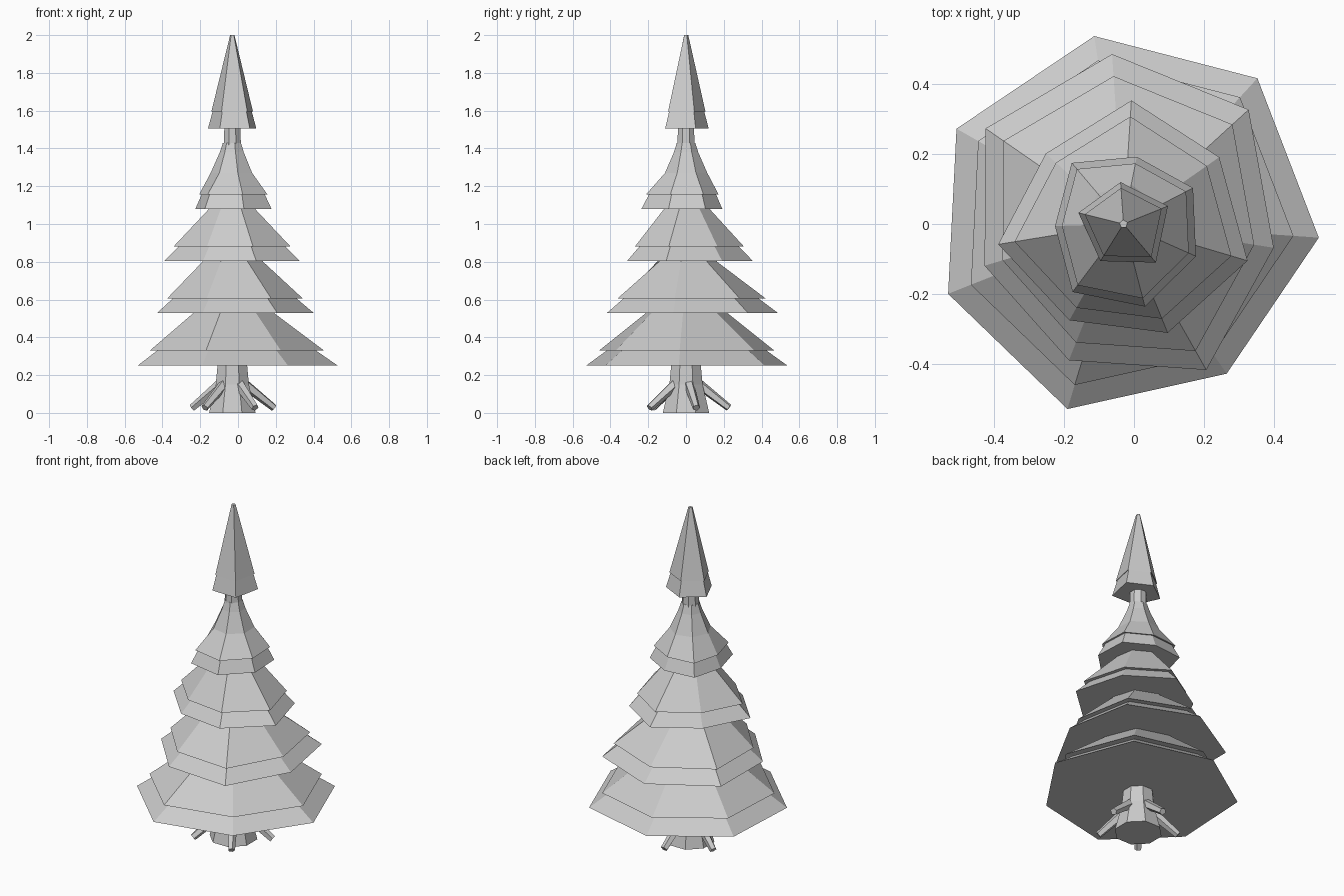
import bpy, bmesh
from math import cos, sin, radians
from mathutils import Vector

if "Cube" in bpy.data.objects:
    bpy.data.objects.remove(bpy.data.objects["Cube"])

CX = -0.03  # trunk axis


def lofted(name, rings):
    """Join rings of points into a closed flat-shaded solid."""
    bm = bmesh.new()
    loops = [[bm.verts.new(p) for p in ring] for ring in rings]
    n = len(loops[0])
    for a, b in zip(loops, loops[1:]):
        for i in range(n):
            j = (i + 1) % n
            bm.faces.new((a[i], a[j], b[j], b[i]))
    bm.faces.new(loops[0][::-1])
    bm.faces.new(loops[-1])
    bmesh.ops.recalc_face_normals(bm, faces=bm.faces)
    mesh = bpy.data.meshes.new(name)
    bm.to_mesh(mesh)
    bm.free()
    obj = bpy.data.objects.new(name, mesh)
    bpy.context.collection.objects.link(obj)
    return obj


def ring(radii, start, z):
    n = len(radii)
    return [(CX + r * cos(radians(start) + i * 6.283185 / n),
             r * sin(radians(start) + i * 6.283185 / n), z)
            for i, r in enumerate(radii)]


def tier(name, z0, z1, start, radii, upper, inner=0.78, outer=0.87):
    """Lower skirt, overlapping upper rim, then a cone given as (radius, z)."""
    rings = [ring(radii, start, z0),
             ring([r * inner for r in radii], start, z1 + 0.005),
             ring([r * outer for r in radii], start, z1)]
    rings += [ring([r] * len(radii), start, z) for r, z in upper]
    return lofted(name, rings)


# Foliage tiers, bottom to top (radii run anticlockwise from the start angle)
tier("foliage_1", 0.25, 0.33, -4, [.56, .566, .544, .55, .54, .553, .52],
     [(.22, .53), (.10, .70)])
tier("foliage_2", 0.53, 0.605, -9, [.435, .485, .487, .48, .415, .42, .48],
     [(.165, .80), (.08, .97)])
tier("foliage_3", 0.805, 0.88, -16.5, [.37, .334, .354, .30, .363, .316, .336],
     [(.125, 1.08), (.06, 1.25)])
tier("foliage_4", 1.08, 1.155, -24, [.227, .224, .196, .229, .196, .243, .244],
     [(.115, 1.27), (.066, 1.38), (.05, 1.43)], 0.82, 0.9)
tier("foliage_top", 1.505, 1.595, 22, [.137, .12, .133, .125, .144],
     [(.012, 2.0)], 0.8, 0.86)

# Trunk, flared at the foot and showing again as the neck under the top
lofted("trunk", [ring([r] * 8, 22.5, z) for r, z in
                 [(.133, 0), (.095, .15), (.085, .25), (.05, 1.40), (.045, 1.53)]])

# Five sloping roots
for k in range(5):
    a = radians(14 + 72 * k)
    out, side = Vector((cos(a), sin(a), 0)), Vector((-sin(a), cos(a), 0))
    p0 = Vector((CX, 0, .165)) + out * .05
    p1 = Vector((CX, 0, .027)) + out * .228
    up = (p1 - p0).normalized().cross(side)
    lofted("root_%d" % (k + 1),
           [[p + (side * cos(radians(72 * i)) + up * sin(radians(72 * i))) * r
             for i in range(5)] for p, r in [(p0, .03), (p1, .02)]])
